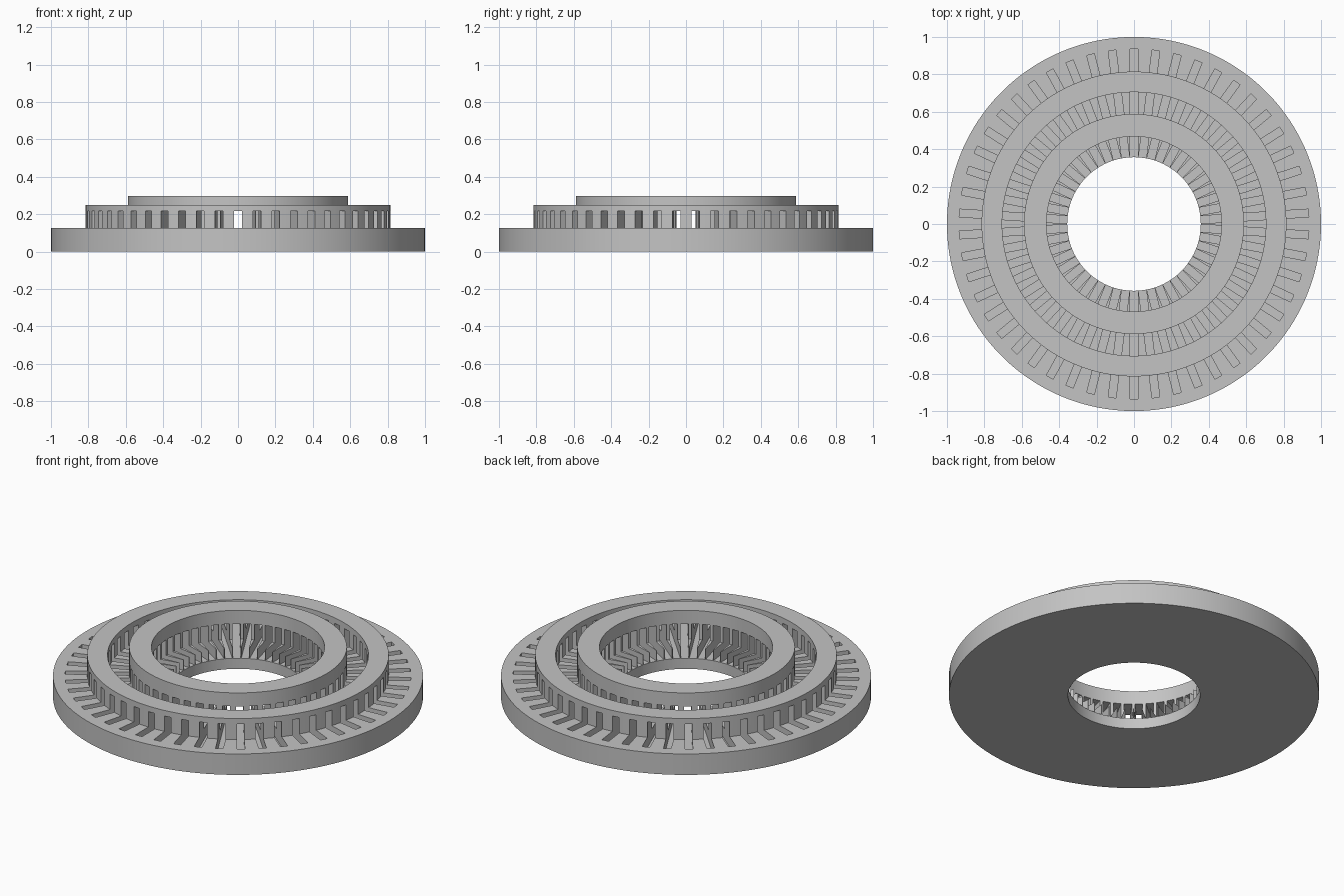
import bpy, bmesh
from math import pi, cos, sin
from mathutils import Matrix, Vector

cube = bpy.data.objects.get("Cube")
if cube:
    bpy.data.objects.remove(cube, do_unlink=True)

SEGMENTS = 150
SLOTS = 50
SLOT_WIDTH = 0.0415
SLOT_INNER, SLOT_OUTER = 0.34, 0.935
SLOT_FLOOR, SLOT_TOP = 0.063, 0.217

grey = bpy.data.materials.new("plain grey")
grey.use_nodes = True
colour = (0.55, 0.55, 0.55, 1)
grey.diffuse_color = colour
grey.node_tree.nodes["Principled BSDF"].inputs["Base Color"].default_value = colour


def make_object(name, bm):
    bmesh.ops.recalc_face_normals(bm, faces=bm.faces)
    mesh = bpy.data.meshes.new(name)
    bm.to_mesh(mesh)
    bm.free()
    mesh.materials.append(grey)
    obj = bpy.data.objects.new(name, mesh)
    bpy.context.collection.objects.link(obj)
    return obj


def lathe(name, profile):
    """Revolve a closed (radius, height) outline around z."""
    bm = bmesh.new()
    rings = []
    for i in range(SEGMENTS):
        a = 2 * pi * i / SEGMENTS
        rings.append([bm.verts.new((r * cos(a), r * sin(a), z)) for r, z in profile])
    n = len(profile)
    for i, ring in enumerate(rings):
        after = rings[(i + 1) % SEGMENTS]
        for j in range(n):
            k = (j + 1) % n
            bm.faces.new((ring[j], after[j], after[k], ring[k]))
    return make_object(name, bm)


# Base disc with a hole, a tall inner collar and a lower outer collar
body = lathe("slotted_disc", [
    (0.357, 0), (1, 0), (1, 0.125),
    (0.815, 0.125), (0.815, 0.25), (0.705, 0.25), (0.705, 0.125),
    (0.588, 0.125), (0.588, 0.297), (0.468, 0.297), (0.468, 0.125),
    (0.357, 0.125)])

# Radial slots, sunk into the base and passing through both collars
bm = bmesh.new()
size = Vector((SLOT_OUTER - SLOT_INNER, SLOT_WIDTH, SLOT_TOP - SLOT_FLOOR))
centre = Vector(((SLOT_OUTER + SLOT_INNER) / 2, 0, (SLOT_TOP + SLOT_FLOOR) / 2))
for i in range(SLOTS):
    turn = Matrix.Rotation(pi / 2 + 2 * pi * i / SLOTS, 4, "Z")
    bmesh.ops.create_cube(
        bm, size=1,
        matrix=turn @ Matrix.Translation(centre) @ Matrix.Diagonal(size.to_4d()))
cutter = make_object("slot_cutter", bm)
cutter.hide_render = True

cut = body.modifiers.new("slots", "BOOLEAN")
cut.operation = "DIFFERENCE"
cut.solver = "EXACT"
cut.object = cutter

bpy.ops.object.select_all(action="DESELECT")
body.select_set(True)
bpy.context.view_layer.objects.active = body
bpy.ops.object.modifier_apply(modifier=cut.name)
bpy.data.objects.remove(cutter, do_unlink=True)

# Rounded walls shade smooth, edges stay sharp
bpy.ops.object.shade_smooth_by_angle(angle=pi / 6)
